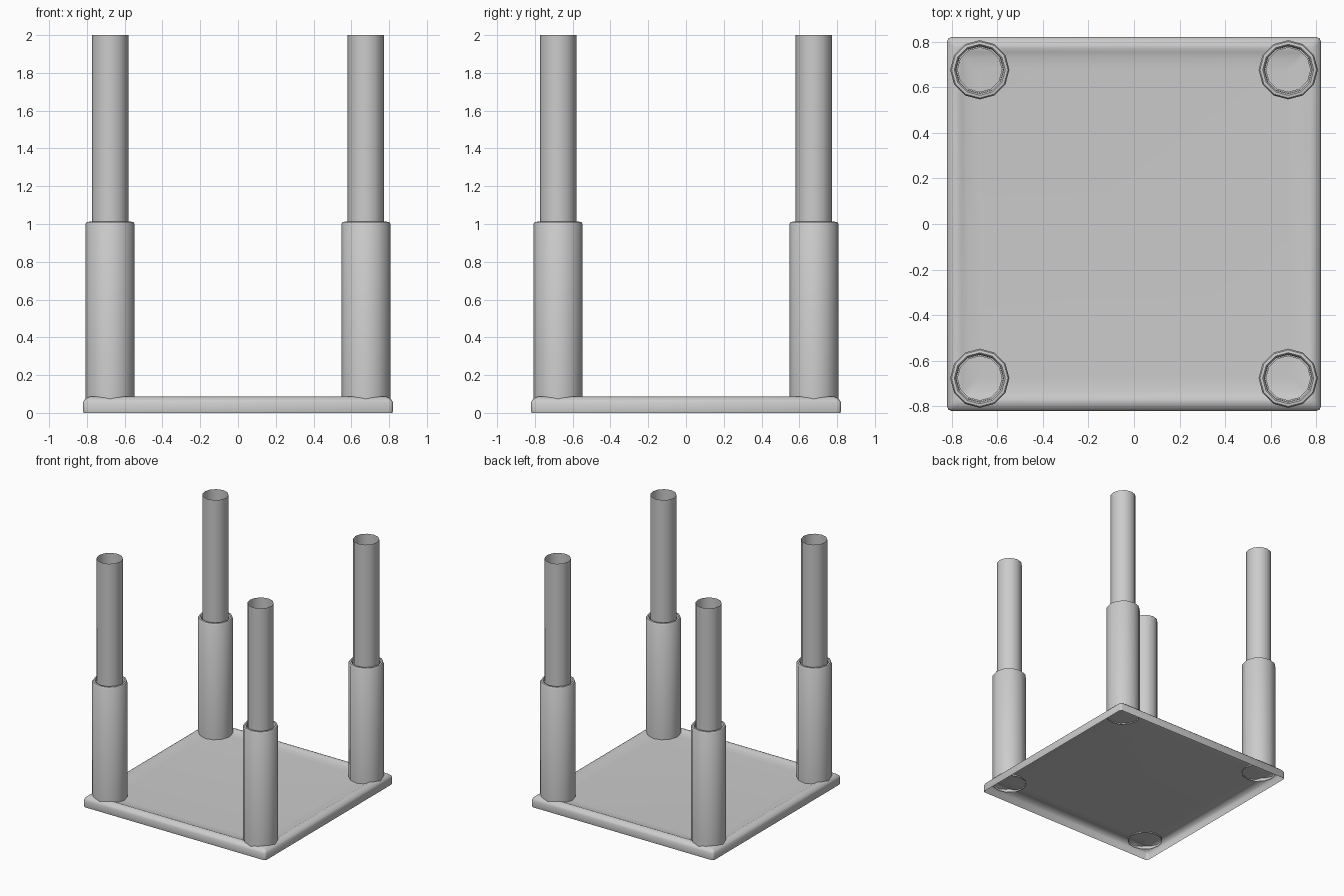
import bpy, bmesh
from math import cos, sin, pi, tau, radians

if "Cube" in bpy.data.objects:
    bpy.data.objects.remove(bpy.data.objects["Cube"])


def rings_to_object(name, rings, location=(0, 0, 0), cap=False, angle=50):
    """Skin a stack of equal-length point rings into one smooth shaded sheet."""
    bm = bmesh.new()
    rows = [[bm.verts.new(p) for p in ring] for ring in rings]
    n = len(rows[0])
    for a, b in zip(rows, rows[1:]):
        for i in range(n):
            j = (i + 1) % n
            bm.faces.new((a[i], a[j], b[j], b[i]))
    if cap:
        bm.faces.new(rows[-1])
    me = bpy.data.meshes.new(name)
    bm.to_mesh(me)
    bm.free()
    ob = bpy.data.objects.new(name, me)
    ob.location = location
    bpy.context.collection.objects.link(ob)
    bpy.ops.object.select_all(action='DESELECT')
    ob.select_set(True)
    bpy.context.view_layer.objects.active = ob
    bpy.ops.object.shade_smooth_by_angle(angle=radians(angle))
    return ob


def square_ring(half, z, r=0.018, steps=3):
    """Square outline with small rounded corners."""
    pts = []
    for q, (sx, sy) in enumerate([(1, 1), (-1, 1), (-1, -1), (1, -1)]):
        for k in range(steps):
            t = q * pi / 2 + k / (steps - 1) * pi / 2
            pts.append((sx * (half - r) + r * cos(t),
                        sy * (half - r) + r * sin(t), z))
    return pts


def round_ring(r, z, sides=12):
    return [(r * cos(tau * i / sides), r * sin(tau * i / sides), z)
            for i in range(sides)]


# Tray base: open underneath, rolled rim, slightly sunken floor
tray_profile = [(0.818, 0.0), (0.82, 0.01), (0.82, 0.055), (0.814, 0.068),
                (0.80, 0.08), (0.785, 0.087), (0.77, 0.087), (0.755, 0.08),
                (0.73, 0.073), (0.68, 0.07)]
rings_to_object("tray_base", [square_ring(h, z) for h, z in tray_profile], cap=True)

# Legs: wide sleeve with a rolled lip, narrow open tube rising from inside it
leg_profile = [(0.13, 0.06), (0.13, 1.0), (0.124, 1.01), (0.112, 1.012),
               (0.105, 1.005), (0.103, 0.95), (0.097, 0.95), (0.097, 2.0)]
for side, x in (("left", -0.677), ("right", 0.677)):
    for end, y in (("front", -0.677), ("back", 0.677)):
        rings_to_object(f"{end}_{side}_leg",
                        [round_ring(r, z) for r, z in leg_profile], (x, y, 0))
